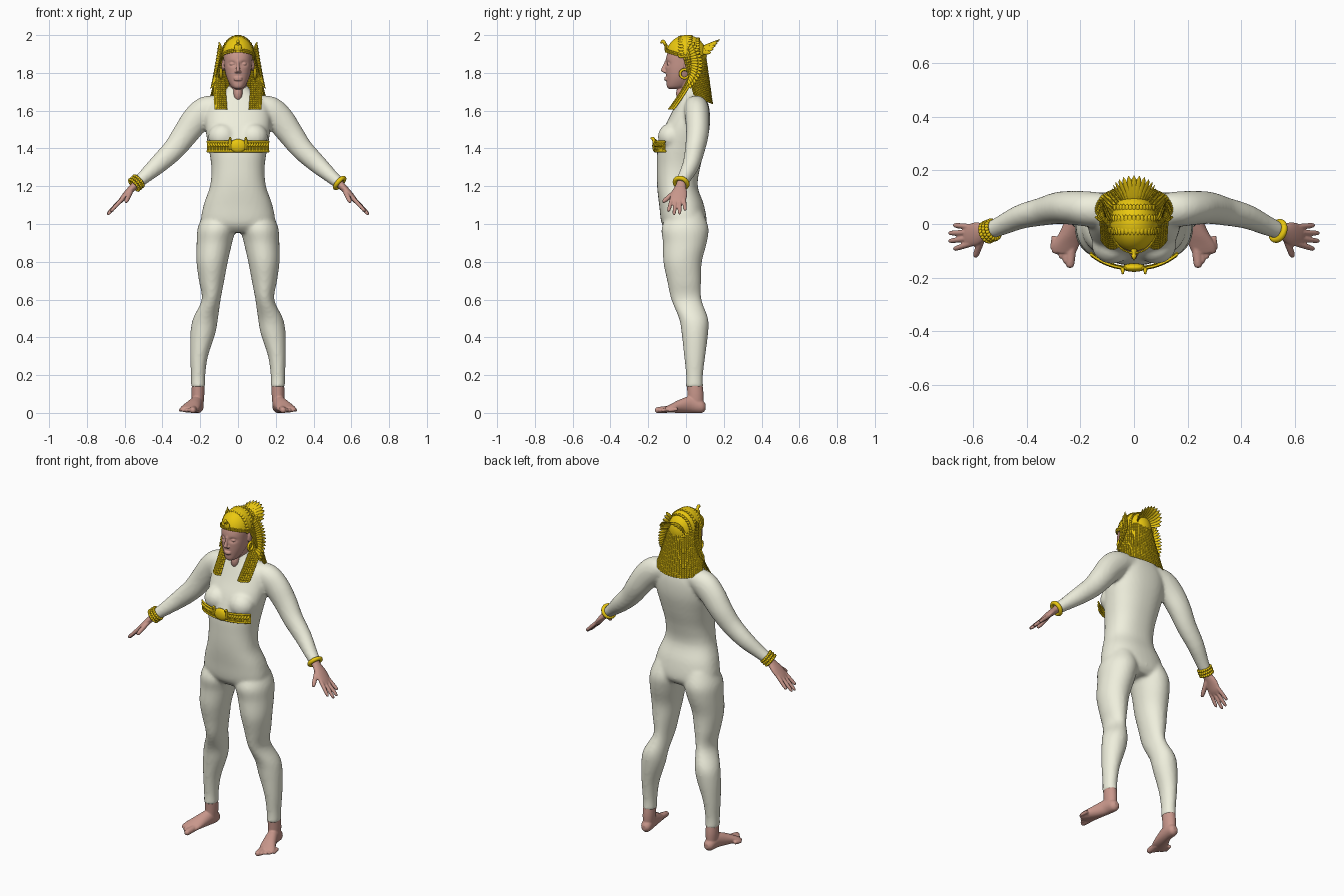
import bpy, bmesh, math
from mathutils import Vector, Matrix

if "Cube" in bpy.data.objects:
    bpy.data.objects.remove(bpy.data.objects["Cube"])

def material(name, rgb):
    m = bpy.data.materials.new(name)
    m.diffuse_color = (*rgb, 1)
    m.use_nodes = True
    m.node_tree.nodes["Principled BSDF"].inputs["Base Color"].default_value = m.diffuse_color
    return m

SUIT = material("cream_cloth", (0.86, 0.86, 0.72))
SKIN = material("skin", (0.58, 0.31, 0.26))
GOLD = material("gold", (0.83, 0.58, 0.005))
BOTH = (1, -1)
Z = (0, 0, 1)

def spline(p, sub):
    # Catmull-Rom through rings of (x, y, z, a, b)
    out, n = [], len(p)
    for i in range(n - 1):
        q = [p[max(i - 1, 0)], p[i], p[i + 1], p[min(i + 2, n - 1)]]
        for k in range(sub):
            t = k / sub
            out.append([0.5 * (2*b + (c - a)*t + (2*a - 5*b + 4*c - d)*t*t + (3*b - a - 3*c + d)*t**3)
                        for a, b, c, d in zip(*q)])
    return out + [list(p[-1])]

def loft(bm, rings, sides=(1,), ref=(0, 1, 0), axis=None, seg=24, sub=4, p=2.0):
    pts = spline(rings, sub)
    for s in sides:
        loops = []
        for i, (x, y, z, a, b) in enumerate(pts):
            d = Vector(axis) if axis else (Vector(pts[min(i + 1, len(pts) - 1)][:3]) - Vector(pts[max(i - 1, 0)][:3])).normalized()
            n = Vector(ref).cross(d).normalized()
            m = d.cross(n)
            loop = []
            for k in range(seg):
                t = math.tau * k / seg
                c, q = math.cos(t), math.sin(t)
                c, q = math.copysign(abs(c)**(2/p), c), math.copysign(abs(q)**(2/p), q)
                v = Vector((x, y, z)) + n*a*c + m*b*q
                loop.append(bm.verts.new((v.x*s, v.y, v.z)))
            loops.append(loop)
        for A, B in zip(loops, loops[1:]):
            for k in range(seg):
                bm.faces.new((A[k], A[k-1], B[k-1], B[k]))
        bm.faces.new(loops[0])
        bm.faces.new(loops[-1][::-1])

def stack(rows):
    # (z, half width, front y, back y) -> loft rings
    return [(0, (f + b)/2, z, a, (b - f)/2) for z, a, f, b in rows]

def ball(bm, c, r, sides=(1,), u=16, v=10):
    for s in sides:
        bmesh.ops.create_uvsphere(bm, u_segments=u, v_segments=v, radius=1,
            matrix=Matrix.Translation((c[0]*s, c[1], c[2])) @ Matrix.Diagonal((*r, 1)))

def finger(bm, a, b, r, ref=(0, 1, 0)):
    a, b = Vector(a), Vector(b)
    loft(bm, [(*a.lerp(b, t), r*k, r*k) for t, k in ((0, 1.05), (.5, 1), (.88, .85), (1, .35))], BOTH, ref, seg=12)

def feather(bm, base, tip, width, normal, thick=.004):
    base, tip = Vector(base), Vector(tip)
    x = (tip - base).normalized()
    y = Vector(normal).cross(x).normalized()
    rot = Matrix((x, y, x.cross(y))).transposed().to_4x4()
    bmesh.ops.create_uvsphere(bm, u_segments=8, v_segments=6, radius=1,
        matrix=Matrix.Translation((base + tip)/2) @ rot @ Matrix.Diagonal(((tip - base).length/2, width, thick, 1)))

def finish(name, bm, mat, voxel=0, relax=0, solid=0):
    if not solid:
        bmesh.ops.recalc_face_normals(bm, faces=bm.faces)
    me = bpy.data.meshes.new(name)
    bm.to_mesh(me)
    bm.free()
    ob = bpy.data.objects.new(name, me)
    bpy.context.collection.objects.link(ob)
    me.materials.append(mat)
    if voxel:
        m = ob.modifiers.new("blend", 'REMESH')
        m.mode, m.voxel_size, m.use_smooth_shade = 'VOXEL', voxel, True
        m = ob.modifiers.new("relax", 'SMOOTH')
        m.factor, m.iterations = .5, relax
    if solid:
        ob.modifiers.new("thick", 'SOLIDIFY').thickness = solid
    else:
        me.shade_smooth()
    return ob

def sheet(name, f, nu, nv, centre, sides=(1,), gap=.0015, raise_=.003):
    # beaded panel: a curved grid whose tiles are inset and raised
    bm = bmesh.new()
    for s in sides:
        g = [[bm.verts.new(Vector(f(-1 + 2*i/nu, j/nv)) * Vector((1, 1, 1)).length / math.sqrt(3)) for i in range(nu + 1)] for j in range(nv + 1)]
        for row in g:
            for v in row:
                v.co.x *= s
        for j in range(nv):
            for i in range(nu):
                fc = bm.faces.new((g[j][i], g[j][i+1], g[j+1][i+1], g[j+1][i]))
                fc.normal_update()
                if fc.normal.dot(fc.calc_center_median() - Vector(centre)) < 0:
                    fc.normal_flip()
    bmesh.ops.inset_individual(bm, faces=bm.faces[:], thickness=gap, depth=raise_)
    return finish(name, bm, GOLD, solid=.004)

# body suit: torso, chest, legs and arms blended together
bm = bmesh.new()
loft(bm, stack([(.955, .14, -.09, .08), (1.0, .195, -.128, .11), (1.1, .182, -.142, .095), (1.2, .148, -.153, .062),
    (1.3, .141, -.155, .075), (1.4, .155, -.15, .102), (1.5, .172, -.12, .124), (1.58, .172, -.08, .127),
    (1.64, .15, -.052, .117), (1.685, .095, -.032, .098), (1.72, .058, -.022, .078), (1.735, .052, -.02, .075)]),
    axis=Z, seg=40, p=2.3)
ball(bm, (.082, -.078, 1.462), (.077, .072, .072), BOTH)
loft(bm, [(.10, .0, 1.06, .08, .09), (.113, -.005, .98, .1, .124), (.125, -.006, .9, .094, .116), (.137, -.018, .8, .083, .102),
    (.14, -.01, .7, .067, .09), (.142, .002, .6, .05, .08), (.172, .04, .5, .066, .077), (.186, .047, .42, .066, .07),
    (.206, .046, .3, .047, .056), (.211, .045, .2, .038, .045), (.211, .045, .135, .038, .046)], BOTH, axis=Z, seg=32)
loft(bm, [(.08, .05, 1.63, .05, .06), (.16, .055, 1.605, .075, .066), (.22, .06, 1.555, .076, .064), (.28, .06, 1.475, .068, .06),
    (.34, .047, 1.395, .059, .053), (.42, .028, 1.318, .05, .046), (.49, -.003, 1.255, .038, .038), (.54, -.025, 1.213, .031, .032)], BOTH)
finish("body_suit", bm, SUIT, .01, 5)

# hands
bm = bmesh.new()
loft(bm, [(.52, -.018, 1.232, .023, .025), (.55, -.028, 1.2, .02, .028), (.585, -.035, 1.165, .017, .042),
    (.615, -.043, 1.13, .014, .043), (.632, -.046, 1.112, .009, .038)], BOTH)
for i, tip in enumerate([(.674, -.094, 1.066), (.692, -.064, 1.048), (.693, -.034, 1.052), (.675, -.004, 1.072)]):
    finger(bm, (.61, -.074 + .021*i, 1.135), tip, .0105)
finger(bm, (.565, -.045, 1.18), (.594, -.124, 1.115), .013, (1, 0, 0))
finish("hands", bm, SKIN, .004, 2)

# feet
bm = bmesh.new()
loft(bm, [(.211, .045, .16, .033, .041), (.212, .05, .1, .034, .043), (.213, .05, .04, .03, .042)], BOTH, axis=Z)
loft(bm, [(.211, .104, .032, .014, .014), (.212, .085, .034, .034, .03), (.218, .03, .045, .045, .034), (.236, -.03, .036, .036, .042),
    (.255, -.08, .024, .023, .05), (.262, -.108, .017, .015, .044)], BOTH, (1, 0, 0), (0, -1, 0))
for i in range(5):
    finger(bm, (.234 + .016*i, -.085 + .01*i, .02), (.24 + .0165*i, -.164 + .017*i, .013), .018 - .0045*min(i, 1) - .001*i, (1, 0, 0))
finish("feet", bm, SKIN, .0045, 2)

# head, neck and face
bm = bmesh.new()
loft(bm, stack([(1.715, .018, -.09, -.04), (1.728, .036, -.101, 0), (1.76, .054, -.104, .03), (1.8, .067, -.107, .06),
    (1.85, .074, -.108, .085), (1.9, .075, -.1, .09), (1.95, .058, -.075, .07), (1.975, .03, -.04, .04)]), axis=Z, seg=64, sub=8, p=2.2)
for v in bm.verts:
    d = math.hypot(abs(v.co.x) - .032, (v.co.z - 1.848)*1.4)
    if v.co.y < -.03:
        v.co.y += .014 * math.exp(-(d/.016)**2)
loft(bm, [(0, .03, 1.64, .048, .05), (0, .02, 1.72, .047, .05), (0, .005, 1.79, .05, .055)], axis=Z)
ball(bm, (0, -.025, 1.69), (.024, .028, .042))
loft(bm, [(0, -.1, 1.87, .006, .008), (0, -.112, 1.84, .007, .01), (0, -.121, 1.812, .012, .012), (0, -.108, 1.8, .012, .008)], axis=Z, seg=16)
ball(bm, (.01, -.11, 1.806), (.008, .01, .007), BOTH)
for z in (1.773, 1.764):
    ball(bm, (0, -.104, z), (.023, .012, .006))
ball(bm, (.031, -.09, 1.847), (.015, .011, .008), BOTH)
ball(bm, (.079, .004, 1.84), (.008, .018, .032), BOTH)
finish("head", bm, SKIN, .0035, 2)

# headdress crown dome, cut along a tilted rim
bm = bmesh.new()
ball(bm, (0, .002, 1.89), (.088, .108, .11), u=48, v=32)
bmesh.ops.delete(bm, geom=[v for v in bm.verts if v.co.z < 1.88 - .32*v.co.y], context='VERTS')
finish("crown_dome", bm, GOLD)
HC = (0, 0, 1.85)
sheet("crown_band", lambda u, v: (.09*math.sin(u*math.pi), -.109*math.cos(u*math.pi),
    1.875 + .033*math.cos(u*math.pi) + .02*v), 48, 2, HC)

# feather rows running over the crown, and side wings
bm = bmesh.new()
for y in (-.03, .015, .055):
    k = math.sqrt(1 - (y/.108)**2)
    for i in range(-9, 10):
        a = math.radians(i*10)
        n = Vector((math.sin(a), 0, math.cos(a)))
        b = Vector((.086*k*n.x, y - .012, 1.887 + .108*k*n.z))
        feather(bm, b, b + Vector((0, .032, 0)) + n*.004, .009, n, .005)
finish("crown_feathers", bm, GOLD)
bm = bmesh.new()
for s in BOTH:
    for layer, (size, off) in enumerate(((1, 0), (.62, .008))):
        for i in range(15):
            t = i/14
            a = math.radians(55 - 135*t)
            base = Vector((.083 + .022*t, .012 + .012*math.sin(math.pi*t), 1.92 - .15*t))
            tip = base + size*Vector((.02 + .022*t, .078*math.cos(a)*(.8 + .2*t), .055*math.sin(a)))
            base.x, tip.x = s*(base.x + off), s*(tip.x + off)
            feather(bm, base, tip, .01, (s, -.3, 0), .005)
finish("side_wings", bm, GOLD)

# beaded neck cape and front lappets
def cape(u, v):
    a = u*math.radians(105)
    return ((.088 + .057*v)*math.sin(a), .005 + .055*v + (.098 - .018*v)*math.cos(a), 1.9 - (.265 - .05*u*u)*v)
sheet("neck_cape", cape, 32, 24, (0, 0, 1.75))
def lappet(u, v):
    x = .1 - .01*v + u*(.03 + .003*v)
    return (x, .012 - .105*v**1.2 + .02*u*u + .012*u, 1.775 - .17*v)
sheet("front_lappets", lappet, 7, 16, (0, .15, 1.6), BOTH)

# tail fan behind the crown
bm = bmesh.new()
for i in range(-6, 7):
    a = math.radians(i*14)
    feather(bm, (.035*math.sin(a), .075, 1.905 + .03*math.cos(a)),
            (.084*math.sin(a), .128 + .055*math.cos(a), 1.9 + .078*math.cos(a)), .012, (math.sin(a), -.5, math.cos(a)))
finish("tail_fan", bm, GOLD)

# brow ornament: bird head and round mount
bm = bmesh.new()
loft(bm, [(0, -.098, 1.93, .012, .012), (0, -.112, 1.955, .008, .008), (0, -.122, 1.966, .01, .009), (0, -.136, 1.957, .002, .002)], ref=(1, 0, 0), seg=12)
ball(bm, (0, -.108, 1.935), (.02, .007, .022))
finish("brow_ornament", bm, GOLD)

# hoop earrings
for s in BOTH:
    bpy.ops.mesh.primitive_torus_add(location=(s*.09, -.008, 1.795), rotation=(0, math.pi/2, 0), major_radius=.023, minor_radius=.007, major_segments=32, minor_segments=10)
    ob = bpy.context.object
    ob.name = "earring"
    ob.data.materials.append(GOLD)
    ob.data.shade_smooth()

# chest belt: beaded strip, rails, winged centre and upright hooks
def belt(u, v):
    return (.164*u, -.162 + .055*abs(u)**2.4 - .004*v, 1.385 + .05*v)
sheet("chest_belt", belt, 36, 4, (0, .3, 1.41))
bm = bmesh.new()
for v in (0, 1):
    loft(bm, [(*belt(u/8, v), .005, .006) for u in range(-8, 9)], ref=Z, seg=8, sub=2)
for i in range(9):
    for s in BOTH:
        u = .22 + .08*i
        feather(bm, Vector(belt(s*u, .5)) - Vector((0, .005, 0)), Vector(belt(s*(u + .13), .85)) - Vector((0, .005, 0)), .008, (0, -1, 0))
ball(bm, (0, -.163, 1.414), (.045, .016, .036))
loft(bm, [(.04, -.162, 1.395, .007, .007), (.042, -.168, 1.43, .008, .008), (.042, -.174, 1.452, .009, .007), (.042, -.187, 1.452, .004, .004)], BOTH, (1, 0, 0), seg=10)
finish("belt_ornaments", bm, GOLD)

# bracelets: plain ring on one wrist, beaded cuff on the other
axis = Vector((.7, -.28, -.62)).normalized()
rot = axis.to_track_quat('Z', 'Y')
bpy.ops.mesh.primitive_torus_add(location=(.538, -.026, 1.217), rotation=rot.to_euler(), major_radius=.034, minor_radius=.012, major_segments=40, minor_segments=14)
ob = bpy.context.object
ob.name = "plain_bracelet"
ob.data.materials.append(GOLD)
ob.data.shade_smooth()
bm = bmesh.new()
for row in (-.016, 0, .016):
    for i in range(20):
        t = math.tau*(i + .5*(row == 0))/20
        c = rot @ Vector((.036*math.cos(t), .036*math.sin(t), row))
        ball(bm, (-.538 - c.x, -.026 + c.y, 1.217 + c.z), (.0085,)*3, u=10, v=6)
finish("beaded_bracelet", bm, GOLD)
